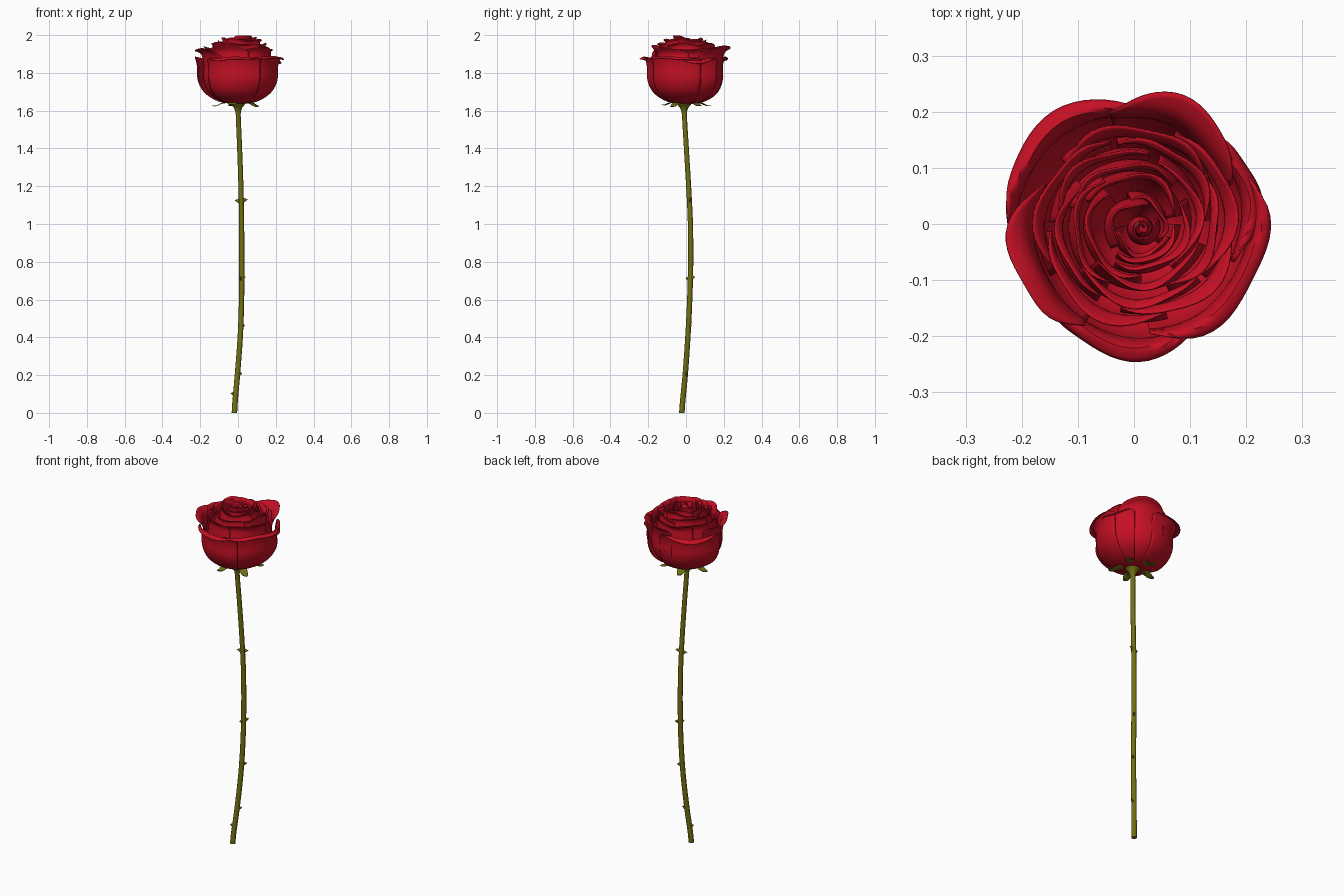
import bpy, bmesh, math, random
from mathutils import Vector, Matrix

if "Cube" in bpy.data.objects:
    bpy.data.objects.remove(bpy.data.objects["Cube"])

random.seed(7)


def material(name, rgb):
    m = bpy.data.materials.new(name)
    m.diffuse_color = (*rgb, 1)
    m.use_nodes = True
    m.node_tree.nodes["Principled BSDF"].inputs["Base Color"].default_value = m.diffuse_color
    return m


RED = material("petal red", (0.56, 0.005, 0.018))
GREEN = material("stem olive green", (0.165, 0.16, 0.006))


def finish(name, bm, mat, thickness=0):
    me = bpy.data.meshes.new(name)
    bmesh.ops.recalc_face_normals(bm, faces=bm.faces) if not thickness else None
    bm.to_mesh(me)
    bm.free()
    me.materials.append(mat)
    me.polygons.foreach_set("use_smooth", [True] * len(me.polygons))
    me.set_sharp_from_angle(angle=math.radians(50))
    ob = bpy.data.objects.new(name, me)
    bpy.context.collection.objects.link(ob)
    if thickness:
        s = ob.modifiers.new("thickness", "SOLIDIFY")
        s.thickness = thickness
        s.offset = -1
    return ob


def spline(pts, t):
    """Smooth curve through evenly spaced control points, t in 0..1."""
    n = len(pts) - 1
    x = min(max(t, 0), 1) * n
    i = min(int(x), n - 1)
    f = x - i
    p = [Vector(pts[min(max(k, 0), n)]) for k in (i - 1, i, i + 1, i + 2)]
    return 0.5 * (2 * p[1] + (p[2] - p[0]) * f
                  + (2 * p[0] - 5 * p[1] + 4 * p[2] - p[3]) * f * f
                  + (3 * p[1] - p[0] - 3 * p[2] + p[3]) * f ** 3)


def sheet(name, fn, nu, nv, mat, thickness):
    """Surface grid from fn(u, v), u in -1..1 and v in 0..1."""
    bm = bmesh.new()
    rows = [[bm.verts.new(fn(2 * i / nu - 1, j / nv)) for i in range(nu + 1)]
            for j in range(nv + 1)]
    for a, b in zip(rows, rows[1:]):
        for i in range(nu):
            bm.faces.new((a[i], a[i + 1], b[i + 1], b[i]))
    return finish(name, bm, mat, thickness)


def petal(name, profile, angle, half, drop=0.25, spiral=0.06, ripple=0.006,
          scale=1.0, lift=0.0, centre=(0, 0)):
    a0, hw = math.radians(angle), math.radians(half)
    ph = random.uniform(0, 6.28)

    def fn(u, v):
        w = v * (1 - drop * abs(u) ** 2.6)          # rounded upper outline
        r, z = spline(profile, w)
        r *= (1 + (scale - 1) * w) * (1 + spiral * u * min(1, 2 * w))
        wave = ripple * w ** 3
        r += wave * math.sin(5 * u + ph)
        z += lift * w * w + wave * math.sin(4 * u + 2 * ph)
        a = a0 + hw * u
        return (centre[0] * v + r * math.cos(a), centre[1] * v + r * math.sin(a), z)
    return sheet(name, fn, 22, 20, RED, 0.003)


# outer petals: broad cups with rims rolled outwards
flopped = [(0.025, 1.635), (0.105, 1.65), (0.172, 1.695), (0.203, 1.76),
           (0.205, 1.83), (0.218, 1.878), (0.240, 1.865)]
upright = [(0.025, 1.635), (0.10, 1.652), (0.163, 1.70), (0.190, 1.77),
           (0.188, 1.85), (0.203, 1.905), (0.238, 1.925)]
outer = [(130, 50, flopped, 1.0, 0.0), (62, 40, upright, 1.0, 0.01),
         (-30, 52, flopped, 0.99, 0.005), (-100, 44, flopped, 0.98, 0.0),
         (-160, 44, upright, 0.96, -0.003), (15, 36, flopped, 0.94, -0.01)]
for i, (a, h, prof, s, dz) in enumerate(outer):
    petal(f"outer_petal_{i + 1}", prof, a, h, 0.22, 0.05, 0.007, s, dz)

# inner petal rings: (name, profile, count, first angle, half width, spiral)
rings = [
    ("second_petal", [(0.025, 1.645), (0.10, 1.67), (0.155, 1.73), (0.170, 1.80),
                      (0.163, 1.87), (0.162, 1.91), (0.180, 1.935)], 5, 20, 52, 0.06),
    ("third_petal", [(0.02, 1.655), (0.085, 1.685), (0.132, 1.75), (0.145, 1.83),
                     (0.138, 1.90), (0.134, 1.94), (0.146, 1.957)], 5, 55, 50, 0.07),
    ("fourth_petal", [(0.02, 1.665), (0.07, 1.70), (0.112, 1.77), (0.120, 1.85),
                      (0.113, 1.92), (0.106, 1.955), (0.115, 1.972)], 4, 10, 60, 0.08),
    ("fifth_petal", [(0.015, 1.675), (0.05, 1.71), (0.085, 1.78), (0.094, 1.86),
                     (0.088, 1.93), (0.082, 1.965), (0.090, 1.982)], 3, 80, 72, 0.10),
    ("heart_petal", [(0.012, 1.68), (0.03, 1.72), (0.05, 1.79), (0.056, 1.86),
                     (0.053, 1.92), (0.046, 1.96), (0.050, 1.98)], 3, 30, 75, 0.14),
]
for name, prof, count, first, half, spiral in rings:
    centre = (0.012, -0.006) if name == "heart_petal" else (0.004, 0)
    for k in range(count):
        petal(f"{name}_{k + 1}", prof, first + 360 * k / count + random.uniform(-6, 6),
              half, 0.17, spiral, 0.006, random.uniform(0.97, 1.03),
              random.uniform(-0.008, 0.006), centre)


# rolled bud in the middle
def bud(u, v):
    t = (u + 1) / 2
    a = 4.2 * math.pi * t
    r = (0.005 + 0.03 * t) * (0.35 + 0.65 * math.sin(math.pi * (0.1 + 0.75 * v)))
    z = 1.70 + 0.285 * v - 0.012 * v * math.sin(3 * a / 4) ** 2
    return (0.014 + r * math.cos(a), -0.008 + r * math.sin(a), z)


sheet("rolled_bud", bud, 64, 12, RED, 0.002)

# stem with swollen hip under the flower
path = [(-0.019, -0.022), (-0.003, -0.004), (0.012, 0.010), (0.019, 0.020),
        (0.020, 0.025), (0.019, 0.023), (0.015, 0.013), (0.008, 0.001), (0.0, -0.010)]


def stem_at(z):
    x, y = spline(path, z / 1.62)
    return Vector((x, y, z))


bm = bmesh.new()
levels = [(1.58 * i / 32, 0.0145 - 0.0015 * i / 32) for i in range(33)]
levels += [(1.6, 0.016), (1.615, 0.022), (1.63, 0.034), (1.645, 0.048), (1.66, 0.035)]
loops = []
for z, r in levels:
    c = stem_at(z)
    loops.append([bm.verts.new(c + Vector((r * math.cos(k * math.pi / 8),
                                           r * math.sin(k * math.pi / 8), 0)))
                  for k in range(16)])
for a, b in zip(loops, loops[1:]):
    for k in range(16):
        bm.faces.new((a[k], a[(k + 1) % 16], b[(k + 1) % 16], b[k]))
bm.faces.new(loops[0][::-1])
bm.faces.new(loops[-1])
finish("stem", bm, GREEN)

# thorns: flattened cones leaning out of the stem
thorns = [(1.125, 10, 0.026), (1.12, 190, 0.026), (0.715, 50, 0.022), (0.71, 250, 0.018),
          (0.46, 40, 0.02), (0.205, 20, 0.018), (0.10, 190, 0.018)]
for i, (z, ang, length) in enumerate(thorns):
    a = math.radians(ang)
    out = Vector((math.cos(a), math.sin(a), 0.15)).normalized()
    bm = bmesh.new()
    bmesh.ops.create_cone(bm, cap_ends=True, segments=8, radius1=0.008, radius2=0.0005,
                          depth=length)
    rot = out.to_track_quat('Z', 'Y').to_matrix().to_4x4()
    pos = stem_at(z) + out * (0.009 + length / 2)
    bmesh.ops.transform(bm, verts=bm.verts, matrix=Matrix.Translation(pos) @ rot
                        @ Matrix.Diagonal((0.7, 1.8, 1, 1)))
    finish(f"thorn_{i + 1}", bm, GREEN)

# sepals: a star of pointed leaves under the petals
sepal_path = [(0.015, 1.632), (0.05, 1.640), (0.085, 1.638), (0.115, 1.627), (0.138, 1.630)]
for k in range(5):
    a = math.radians(180 + 72 * k)
    droop = random.uniform(-0.012, 0.004)

    def sepal(u, v):
        r, z = spline(sepal_path, v)
        w = 0.032 * (1 - v) ** 0.8 * (0.55 + 1.3 * v) + 0.0006
        z += droop * v * v + 0.006 * u * u * (1 - v)
        return (r * math.cos(a) - w * u * math.sin(a),
                r * math.sin(a) + w * u * math.cos(a) - 0.005 * (1 - v), z)
    sheet(f"sepal_{k + 1}", sepal, 6, 14, GREEN, 0.002)

# top petal tip that reaches the full height
petal("crown_petal", [(0.015, 1.68), (0.045, 1.73), (0.07, 1.80), (0.076, 1.87),
                      (0.071, 1.94), (0.066, 1.975), (0.074, 1.998)], -60, 60,
      0.15, 0.1, 0.002)
